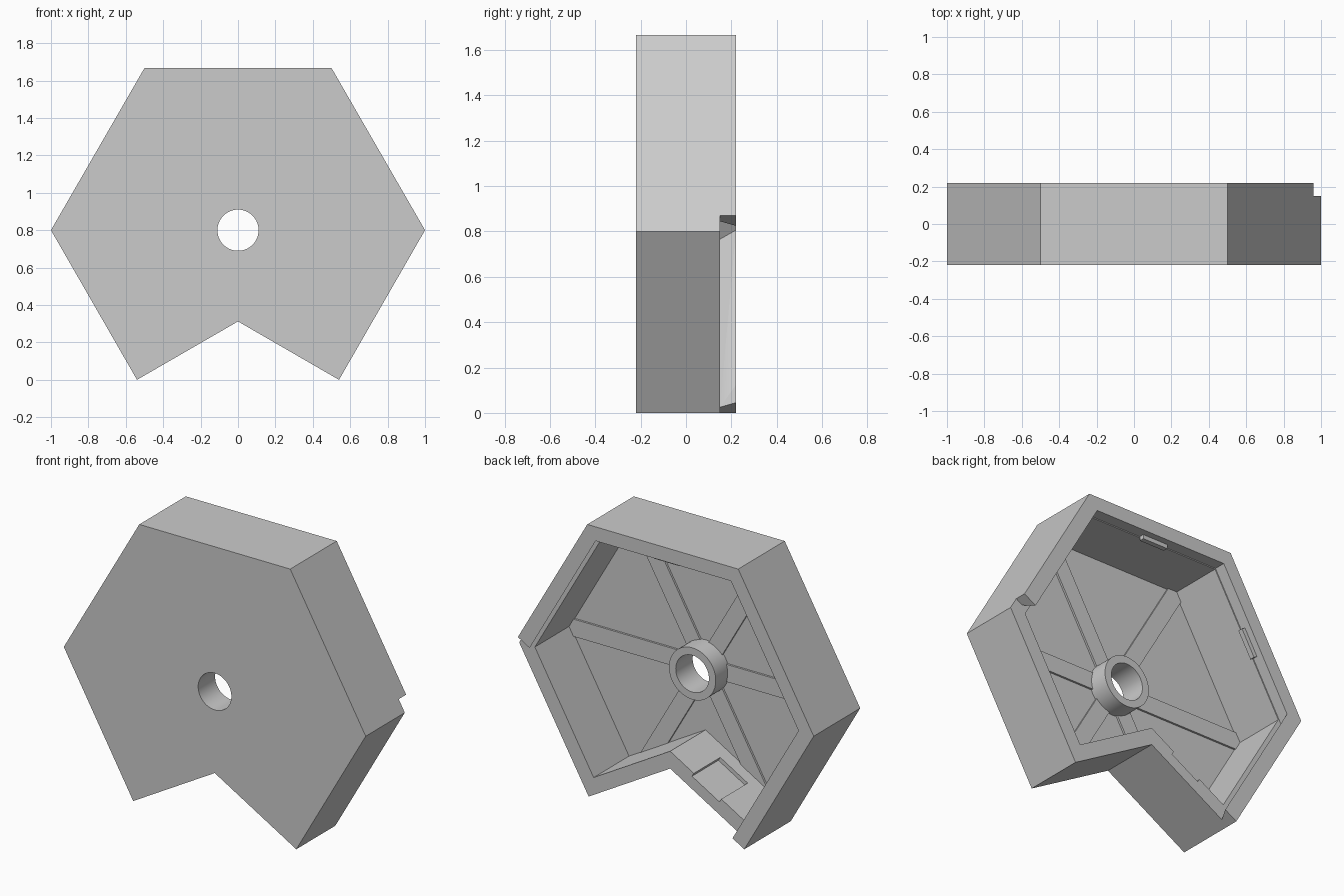
import bpy, bmesh
from math import sin, cos, tau, radians
from mathutils import Vector
from mathutils.geometry import intersect_line_line

old = bpy.data.objects.get("Cube")
if old:
    bpy.data.objects.remove(old, do_unlink=True)

grey = bpy.data.materials.new("plain_grey")
grey.use_nodes = True
colour = (0.6, 0.6, 0.6, 1)
grey.diffuse_color = colour
grey.node_tree.nodes["Principled BSDF"].inputs["Base Color"].default_value = colour

FRONT, BACK, FLOOR, LEDGE = -0.22, 0.22, -0.185, 0.15
WALL, GROOVE = 0.09, 0.05
CENTRE = Vector((0, 0.8))


def loft(name, low, high, y0, y1):
    """Solid between two matching x-z outlines."""
    bm = bmesh.new()
    a = [bm.verts.new((p[0], y0, p[1])) for p in low]
    b = [bm.verts.new((p[0], y1, p[1])) for p in high]
    bm.faces.new(a)
    bm.faces.new(b)
    for i in range(len(a)):
        j = (i + 1) % len(a)
        bm.faces.new((a[i], a[j], b[j], b[i]))
    bmesh.ops.recalc_face_normals(bm, faces=bm.faces)
    mesh = bpy.data.meshes.new(name)
    bm.to_mesh(mesh)
    bm.free()
    mesh.materials.append(grey)
    ob = bpy.data.objects.new(name, mesh)
    bpy.context.collection.objects.link(ob)
    return ob


def prism(name, pts, y0, y1):
    return loft(name, pts, pts, y0, y1)


def inset(pts, offsets):
    """Move each edge of a counter-clockwise outline inwards by its own offset."""
    lines = []
    for i, t in enumerate(offsets):
        p, q = Vector(pts[i]), Vector(pts[(i + 1) % len(pts)])
        d = (q - p).normalized()
        n = Vector((-d.y, d.x)) * t
        lines.append(((p + n).to_3d(), (q + n).to_3d()))
    return [intersect_line_line(*lines[i - 1], *lines[i])[0].xy for i in range(len(lines))]


def circle(r, n=64):
    return [CENTRE + Vector((cos(tau * i / n), sin(tau * i / n))) * r for i in range(n)]


def bar(origin, angle, r0, r1, half):
    """Rectangle running from r0 to r1 along a direction."""
    u = Vector((cos(angle), sin(angle)))
    v = Vector((-u.y, u.x)) * half
    o = Vector(origin)
    return [o + u * r0 - v, o + u * r1 - v, o + u * r1 + v, o + u * r0 + v]


def boolean(ob, cutter, operation):
    cutter.hide_render = True
    mod = ob.modifiers.new("cut", 'BOOLEAN')
    mod.object, mod.operation, mod.solver = cutter, operation, 'EXACT'
    bpy.context.view_layer.objects.active = ob
    bpy.ops.object.modifier_apply(modifier=mod.name)


# Notched hexagonal shell and its hollow
outline = [(0.54, 0), (1, 0.8), (0.5, 1.667), (-0.5, 1.667), (-1, 0.8), (-0.54, 0), (0, 0.312)]
shell = prism("shell", outline, FRONT, BACK)
cavity = prism("cavity_cutter", inset(outline, [WALL] * 7), FLOOR, BACK + 0.1)
bore = prism("bore_cutter", circle(0.11), -0.4, 0.4)

# Sliding-lid slot, undercut along the two walls parallel to the slide
slot = [(0.96, 0.87), (0.5, 1.667), (-0.5, 1.667), (-1, 0.8), (-0.448, -0.16), (1.3, -0.16), (1.306, 1.07)]
stop = WALL - 0.006


def slot_outline(t):
    return inset(slot, [t, stop, stop, t, 0, 0, 0])


slope = (WALL - GROOVE) / (BACK - LEDGE)
lid = loft("lid_cutter", slot_outline(GROOVE), slot_outline(WALL + slope * 0.01), LEDGE, BACK + 0.01)

# Shallow finger recess in one notch wall
recess = prism("recess_cutter", bar((0, 0.414), radians(210), 0.18, 0.39, 0.022), -0.1, 0.18)

for cutter in (cavity, lid, bore, recess):
    boolean(shell, cutter, 'DIFFERENCE')

# Hollow hub
hub = prism("hub", circle(0.155), FLOOR - 0.01, -0.06)
boolean(hub, bore, 'DIFFERENCE')

# Low spokes on the floor, trimmed to the hollow
for i in range(6):
    rib = prism(f"floor_rib_{i + 1}", bar(CENTRE, tau * i / 6, 0.13, 1.0, 0.052), FLOOR - 0.01, FLOOR + 0.012)
    boolean(rib, cavity, 'INTERSECT')

# Lid catches on the two stop walls
for name, angle in (("top_catch", 90), ("side_catch", 150)):
    prism(name, bar(CENTRE, radians(angle), 0.758, 0.80, 0.085), LEDGE, LEDGE + 0.03)

for cutter in (cavity, lid, bore, recess):
    bpy.data.objects.remove(cutter, do_unlink=True)

# Smooth round surfaces, keep corners crisp
bpy.ops.object.select_all(action='DESELECT')
for ob in (shell, hub):
    ob.select_set(True)
bpy.context.view_layer.objects.active = shell
bpy.ops.object.shade_smooth_by_angle(angle=radians(30))
